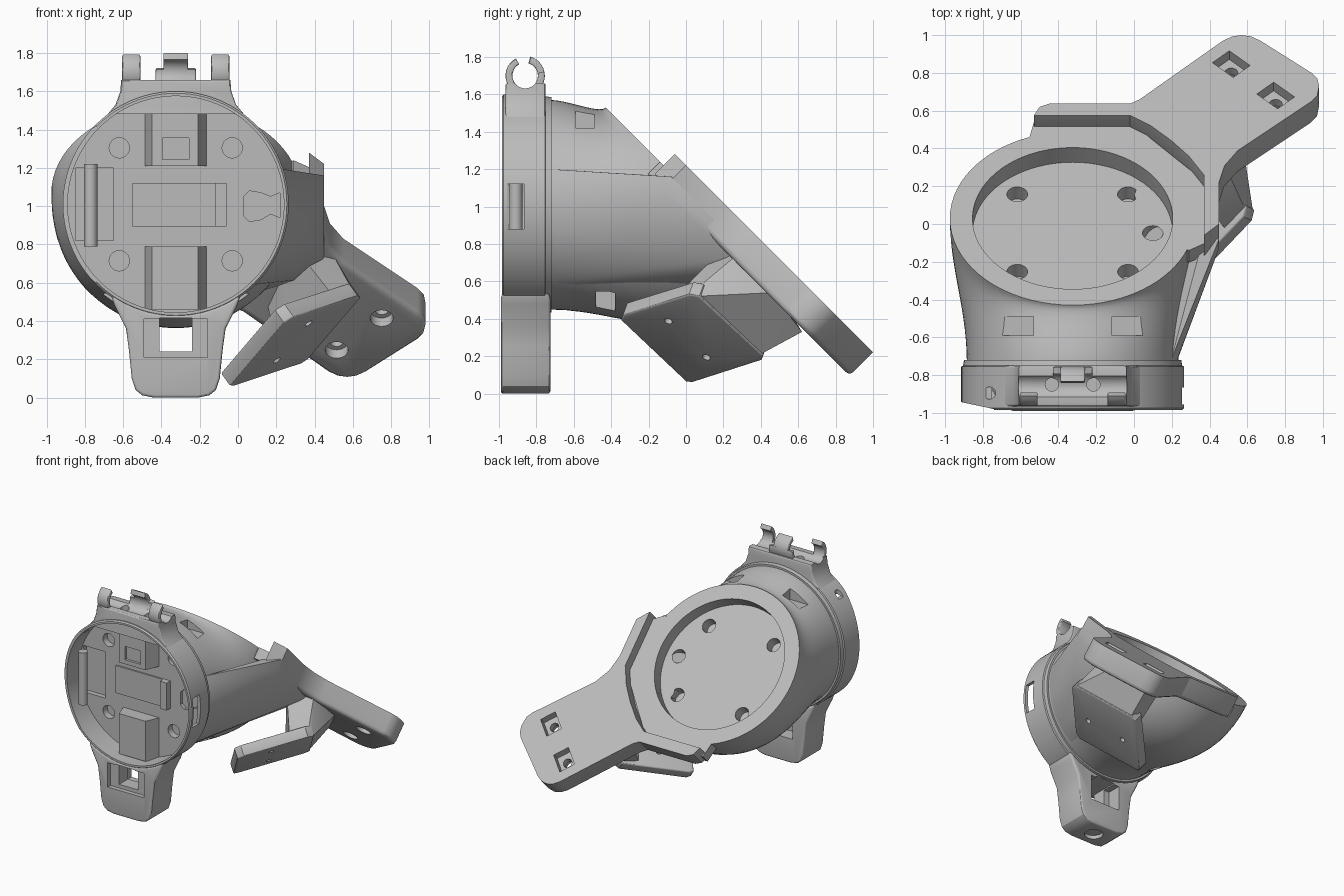
import bpy, bmesh
from math import sin, cos, pi, sqrt, radians
from mathutils import Vector as V

old = bpy.data.objects.get("Cube")
if old:
    bpy.data.objects.remove(old, do_unlink=True)

grey = bpy.data.materials.new("mid_grey_plastic")
grey.use_nodes = True
grey.diffuse_color = (0.5, 0.5, 0.5, 1)
grey.node_tree.nodes["Principled BSDF"].inputs["Base Color"].default_value = (0.5, 0.5, 0.5, 1)

CX, CZ = -0.325, 1.01            # axis of the round collar
FLOOR = -0.79                    # depth of the collar dish
R2 = sqrt(0.5)
X, Y, Z, O = V((1, 0, 0)), V((0, 1, 0)), V((0, 0, 1)), V((0, 0, 0))
FRONT = (O, X, Z, Y)
SIDE = (O, Y, Z, X)
TOP = (O, X, Y, Z)
SLANT = (V((CX, 0.03, 1.07)), X, V((0, R2, -R2)), V((0, R2, R2)))


def place(frame, a, b, h):
    return frame[0] + frame[1] * a + frame[2] * b + frame[3] * h


def finish(name, bm):
    bmesh.ops.recalc_face_normals(bm, faces=bm.faces)
    me = bpy.data.meshes.new(name)
    bm.to_mesh(me)
    bm.free()
    me.materials.append(grey)
    ob = bpy.data.objects.new(name, me)
    bpy.context.collection.objects.link(ob)
    return ob


def loft(name, rings):
    bm = bmesh.new()
    rows = [[bm.verts.new(p) for p in r] for r in rings]
    n = len(rows[0])
    for a, b in zip(rows, rows[1:]):
        for i in range(n):
            bm.faces.new((a[i], a[(i + 1) % n], b[(i + 1) % n], b[i]))
    bm.faces.new(rows[0])
    bm.faces.new(rows[-1])
    return finish(name, bm)


def prism(name, pts, frame, h0, h1, bevel=0, levels=()):
    ob = loft(name, [[place(frame, a, b, h) for a, b in pts] for h in (h0, h1)])
    if bevel:
        bm = bmesh.new()
        bm.from_mesh(ob.data)
        bm.faces.ensure_lookup_table()
        caps = [bm.faces[len(pts) + i] for i in levels]
        edges = list({e for f in caps for e in f.edges})
        bmesh.ops.bevel(bm, geom=edges, offset=bevel, segments=3, profile=0.5, affect='EDGES')
        bm.to_mesh(ob.data)
        bm.free()
    return ob


def hull(name, pts):
    bm = bmesh.new()
    for p in pts:
        bm.verts.new(p)
    bmesh.ops.convex_hull(bm, input=bm.verts)
    bmesh.ops.delete(bm, geom=[v for v in bm.verts if not v.link_faces], context='VERTS')
    return finish(name, bm)


def circle(a, b, r, n=24):
    return [(a + r * cos(2 * pi * i / n), b + r * sin(2 * pi * i / n)) for i in range(n)]


def arc(r, d0, d1, n=14, a=CX, b=CZ):
    t = [radians(d0 + (d1 - d0) * i / n) for i in range(n + 1)]
    return [(a + r * cos(k), b + r * sin(k)) for k in t]


def rect(a0, a1, b0, b1):
    return [(a0, b0), (a1, b0), (a1, b1), (a0, b1)]


def mirror(pts):
    return pts + [(2 * CX - a, b) for a, b in reversed(pts)]


def cut(ob, cutters):
    bpy.context.view_layer.objects.active = ob
    for c in cutters:
        m = ob.modifiers.new("cut", 'BOOLEAN')
        m.operation, m.solver, m.object = 'DIFFERENCE', 'EXACT', c
        bpy.ops.object.modifier_apply(modifier=m.name)


def slant_pts(pts, h):
    return [(x - CX, (y - 0.03 - R2 * h) / R2) for x, y in pts]


# Body: round at the collar, sweeping square-on into the larger slanted ring
N = 72
rows = [[] for _ in range(15)]
for i in range(N):
    t = 2 * pi * i / N
    p = V((CX + 0.56 * cos(t), -0.73, CZ + 0.56 * sin(t)))
    q = place(SLANT, 0.65 * cos(t), -0.65 * sin(t), 0)
    d = q.y - p.y
    c0, c1 = p + Y * 0.35 * d, q - SLANT[3] * 0.62 * (d - 0.22)
    for k, row in enumerate(rows):
        s = k / 14
        r = 1 - s
        row.append(p * r ** 3 + c0 * 3 * s * r * r + c1 * 3 * s * s * r + q * s ** 3)
body = loft("body", rows)

# Neck wall joining the body to the arm
neck_pts = [V((a, -0.72, b)) for a, b in arc(0.555, -50, 20)]
neck_pts += [V(p) for p in ((.45, -.08, 1.16), (.45, .3, .78), (.45, -.13, 1.1), (.45, .24, .72),
                            (.34, -.36, 1.17), (.35, -.36, 1.05), (.34, -.3, .8),
                            (.37, -.06, 1.16), (.35, .42, .62), (0, .2, .8), (.1, .5, .55))]
neck = hull("neck_wall", neck_pts)

# Ledge behind the ring and the raised arm plate
ledge = prism("ring_ledge", slant_pts([(-.57, .4), (-.53, .54), (-.02, .54), (.38, .22), (.38, -.1),
                                       (.29, -.14), (0, 0)], 0), SLANT, -0.09, 0)
arm = prism("arm_plate", slant_pts([
    (-.53, .575), (-.5, .62), (-.45, .637), (-.02, .637), (.03, .66), (.47, .97), (.52, .993),
    (.57, 1), (.62, .993), (.67, .97), (.94, .8), (.97, .77), (.98, .73), (.97, .68), (.94, .65),
    (.55, .39), (.48, .31), (.45, .22), (.45, 0), (.37, -.06), (.37, .26), (.29, .36), (.2, .44),
    (.09, .52), (-.02, .575)], 0.085), SLANT, -0.092, 0.085, 0.03, (0,))

# Slanted ring recess, its screw holes and the nut slots
recess = prism("recess_cutter", circle(0, 0, 0.53, 72), SLANT, -0.11, 0.3)
helpers = [recess]
ring_holes = [prism("hole_cutter", circle(a, b, 0.055), SLANT, -0.2, -0.05)
              for a, b in ((-.293, .29), (.293, .29), (-.293, -.29), (.293, -.29), (.425, .0))]
slots = [prism("slot_cutter", rect(x - .085, x + .085, y, y + .1), TOP, z0, z1)
         for x in (CX - .293, CX + .293) for y, z0, z1 in ((-.59, 1.42, 1.7), (-.48, .3, .545))]
cut(body, [recess] + ring_holes + slots)
cut(neck, [recess] + slots)
cut(ledge, [recess])
helpers += ring_holes + slots

# Nut pockets with counterbored holes in the arm
arm_cuts = []
for u, v in ((.84, 1.07), (1.075, .835)):
    f = (place(SLANT, u, v, 0), (X - SLANT[2]) * R2, (X + SLANT[2]) * R2, SLANT[3])
    arm_cuts += [prism("pocket_cutter", rect(-.078, .078, -.063, .063), f, 0.02, 0.2),
                 prism("bolt_cutter", circle(0, 0, .035), f, -.3, .1),
                 prism("bore_cutter", circle(0, 0, .06), f, -.3, -.03)]
cut(arm, arm_cuts)
helpers += arm_cuts

# Flat side tab with two holes, and the brace holding it under the arm
A, e1, e2 = V((-.04, 0, .06)), V((-.29, .36, -.34)), V((.4, .42, .13))
n = e1.cross(e2).normalized()
tab_frame = (A, -e1, e2, -n)
tab = prism("side_tab", [(0, 0), (.97, 0), (1.03, .08), (1.03, .92), (.97, 1), (.03, 1), (-.02, .94), (-.03, .06)],
            tab_frame, 0, 0.09, 0.012, (0, 1))
tab_holes = [prism("tab_hole_cutter", circle(0, 0, .022, 16),
                   (V(p), e1.normalized(), e1.cross(n).normalized(), n), -.2, .2)
             for p in ((.36, -.09, .40), (.2, .11, .2))]
brace_pts = [place(tab_frame, a, b, h) for a in (.05, .97) for b in (.72, .98) for h in (.005, .09)]
brace_pts += [V(p) for p in ((.55, .36, .64), (.5, .27, .74), (.4, .62, .33), (.15, .52, .5),
                             (.3, .2, .78), (.57, .46, .54))]
brace = hull("tab_brace", brace_pts)
cut(tab, tab_holes)
helpers += tab_holes

# Front collar with dished face
collar = loft("collar", [[V((a, y, b)) for a, b in circle(CX, CZ, r, 96)] for y, r in
                         ((-.985, .58), (-.975, .59), (-.755, .59), (-.75, .58), (-.72, .575))])
collar_cuts = [
    prism("dish_cutter", circle(CX, CZ, .565, 96), FRONT, -1.1, FLOOR),
    prism("edge_cutter", [(-1, -.925), (-1, -1.1), (-.74, -1.1), (-.74, -.98)], TOP, .4, 1.7),
    prism("notch_cutter", rect(.2, .4, .88, 1.12), FRONT, -.955, -.865),
    prism("latch_cutter", rect(-.85, -.65, .82, 1.2), FRONT, -1.1, -.75),
    prism("key_cutter", [(.03, .95), (.06, .92), (.12, .93), (.17, .96), (.22, .94), (.22, 1.07),
                         (.17, 1.05), (.12, 1.07), (.06, 1.08), (.03, 1.05)], FRONT, -1, -.76),
    prism("pin_hole_cutter", circle(-.765, -.895, .032), TOP, 1.38, 1.7)]
collar_cuts += [prism("screw_cutter", circle(CX + i * .295, CZ + j * .295, .053), FRONT, -1, -.735)
                for i in (-1, 1) for j in (-1, 1)]
cut(collar, collar_cuts)
helpers += collar_cuts

# Details on the collar face
guides = []
for name, z0, z1 in (("upper_guide", 1.21, 1.56), ("lower_guide", .46, .79)):
    guides.append(prism(name, [(-.49, FLOOR + .01), (-.45, -.9), (-.21, -.9), (-.16, FLOOR + .01)], TOP, z0, z1))
window = prism("guide_window_cutter", rect(-.395, -.255, 1.245, 1.355), FRONT, -1, -.88)
cut(guides[0], [window])
helpers.append(window)
plate = prism("centre_plate", rect(-.55, -.06, .895, 1.12), FRONT, FLOOR - .012, FLOOR + .01)
stop = prism("centre_stop", rect(-.12, -.06, .895, 1.12), FRONT, FLOOR - .05, FLOOR + .01)
pin = prism("latch_pin", circle(-.77, -.91, .035), TOP, .79, 1.22)

# Upper clip: base with a cross channel, two front hooks and one back hook
clip = prism("clip_base", mirror([(-.69, 1.47), (-.64, 1.53), (-.615, 1.6), (-.61, 1.66), (-.5, 1.66)])
             + arc(.575, 53, 127), FRONT, -.965, -.75, 0.012, (0, 1))
channel = prism("channel_cutter", circle(-.86, 1.70, .068, 32), SIDE, -1, .5)
clip_holes = [prism("clip_hole_cutter", circle(CX + s * .11, -.85, .035), TOP, 1.6, 1.8) for s in (-1, 1)]
cut(clip, [channel] + clip_holes)
helpers += [channel] + clip_holes


def hook(name, x0, x1, d0, d1):
    pts = arc(.105, d0, d1, 10, -.86, 1.70) + arc(.068, d1, d0, 10, -.86, 1.70)
    return prism(name, pts, SIDE, x0, x1, .008, (0, 1))


hook("right_front_hook", -.605, -.51, 235, 118)
hook("left_front_hook", -.14, -.045, 235, 118)
hook("back_hook", -.39, -.26, -55, 75)
hook("back_hook_root", -.43, -.22, -55, 12)

# Lower lug with a through window
lug = prism("lower_lug", mirror([(-.645, .48), (-.585, .36), (-.57, .25), (-.555, .1),
                                 (-.535, .04), (-.5, .012), (-.44, 0)])
            + arc(.58, -54, -126, 10), FRONT, -.99, -.725)
lug_cuts = [prism("lug_window_cutter", rect(-.41, -.24, .24, .415), FRONT, -1.2, -.5),
            prism("lug_dish_cutter", rect(-.49, -.16, .21, .41), FRONT, -1.1, -.955),
            prism("lug_back_cutter", rect(-.46, -.19, .2, .405), FRONT, -.84, -.5),
            prism("lug_end_cutter", circle(CX, -.86, .07), TOP, -.1, .03)]
bev = lug.modifiers.new("soft_edges", 'BEVEL')
bev.width, bev.segments, bev.limit_method, bev.angle_limit = 0.015, 3, 'ANGLE', radians(60)
bpy.context.view_layer.objects.active = lug
bpy.ops.object.modifier_apply(modifier=bev.name)
lug_cuts.append(prism("lug_top_cutter", circle(CX, CZ, .565, 96), FRONT, -1.1, FLOOR))
cut(lug, lug_cuts)
helpers += lug_cuts

# Tidy up cutters and shade
for c in helpers:
    bpy.data.objects.remove(c, do_unlink=True)
for ob in [o for o in bpy.context.collection.objects if o.type == 'MESH']:
    bpy.ops.object.select_all(action='DESELECT')
    ob.select_set(True)
    bpy.context.view_layer.objects.active = ob
    bpy.ops.object.shade_smooth_by_angle(angle=radians(30))
